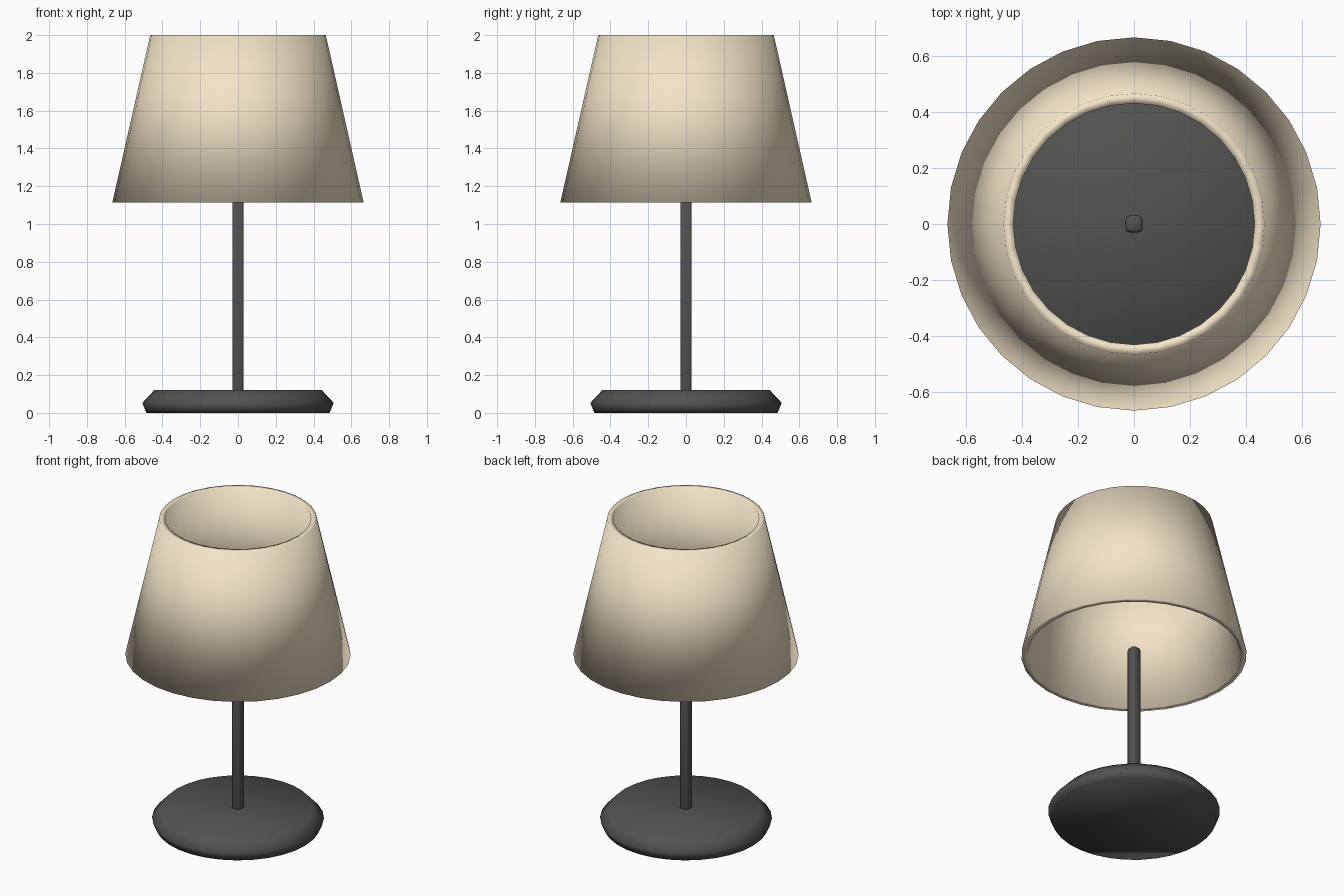
import bpy, bmesh
from math import cos, sin, tau

if "Cube" in bpy.data.objects:
    bpy.data.objects.remove(bpy.data.objects["Cube"])

SIDES = 32


def material(name, color):
    mat = bpy.data.materials.new(name)
    mat.diffuse_color = color
    mat.use_nodes = True
    mat.node_tree.nodes["Principled BSDF"].inputs["Base Color"].default_value = mat.diffuse_color
    return mat


def finish(bm, name, mat):
    bmesh.ops.recalc_face_normals(bm, faces=bm.faces)
    mesh = bpy.data.meshes.new(name)
    bm.to_mesh(mesh)
    bm.free()
    for p in mesh.polygons:
        p.use_smooth = True
    mesh.materials.append(mat)
    obj = bpy.data.objects.new(name, mesh)
    bpy.context.collection.objects.link(obj)
    return obj


def lathe(name, profile, mat, closed):
    """Spin (radius, z) points; closed loops the profile, otherwise cap both ends."""
    bm = bmesh.new()
    rings = [[bm.verts.new((r * cos(tau * i / SIDES), r * sin(tau * i / SIDES), z))
              for i in range(SIDES)] for r, z in profile]
    pairs = list(zip(rings, rings[1:]))
    if closed:
        pairs.append((rings[-1], rings[0]))
    else:
        bm.faces.new(rings[0])
        bm.faces.new(rings[-1])
    for a, b in pairs:
        for i in range(SIDES):
            j = (i + 1) % SIDES
            bm.faces.new((a[i], a[j], b[j], b[i]))
    return finish(bm, name, mat)


cream = material("cream_fabric", (0.90, 0.78, 0.58, 1))
dark = material("dark_metal", (0.085, 0.085, 0.08, 1))

# Weighted foot with a slanted upper rim
lathe("base", [(0.485, 0), (0.507, 0.053), (0.443, 0.121)], dark, False)

# Open tapered shade with wall thickness
lathe("shade", [(0.665, 1.115), (0.465, 2.0), (0.43, 2.0), (0.63, 1.115)], cream, True)

# Square pole with rounded edges, ending just inside the shade
POLE_BOTTOM, POLE_TOP, POLE_WIDTH = 0.10, 1.16, 0.06
bm = bmesh.new()
bmesh.ops.create_cube(bm, size=1)
bmesh.ops.scale(bm, vec=(POLE_WIDTH, POLE_WIDTH, POLE_TOP - POLE_BOTTOM), verts=bm.verts)
bmesh.ops.translate(bm, vec=(0, 0, (POLE_TOP + POLE_BOTTOM) / 2), verts=bm.verts)
bmesh.ops.bevel(bm, geom=bm.edges[:], offset=0.013, segments=2, profile=0.5, affect='EDGES')
finish(bm, "pole", dark)
